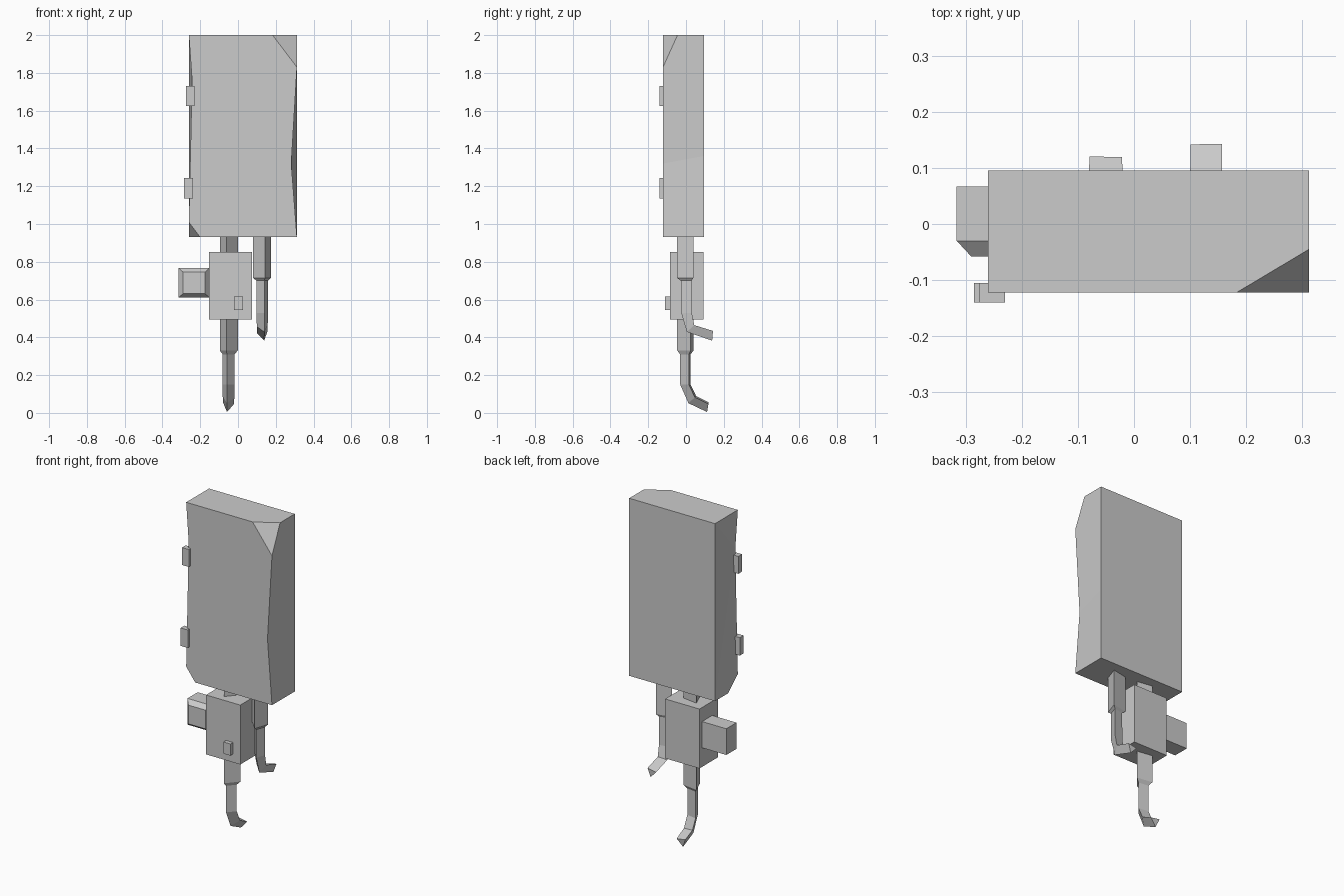
import bpy, bmesh
from math import sin, cos, radians

if "Cube" in bpy.data.objects:
    bpy.data.objects.remove(bpy.data.objects["Cube"])


def mesh_object(name, verts, faces):
    me = bpy.data.meshes.new(name)
    bm = bmesh.new()
    vs = [bm.verts.new(v) for v in verts]
    for f in faces:
        bm.faces.new([vs[i] for i in f])
    bmesh.ops.recalc_face_normals(bm, faces=bm.faces)
    bm.to_mesh(me)
    bm.free()
    ob = bpy.data.objects.new(name, me)
    bpy.context.collection.objects.link(ob)
    return ob


def loft(name, rings):
    """Skin equal-sized vertex rings and cap both ends."""
    n = len(rings[0])
    verts = [v for r in rings for v in r]
    faces = [tuple(range(n)), tuple(range(len(verts) - n, len(verts)))]
    for k in range(len(rings) - 1):
        for i in range(n):
            j = (i + 1) % n
            faces.append((k*n + i, k*n + j, (k+1)*n + j, (k+1)*n + i))
    return mesh_object(name, verts, faces)


def rect(x0, x1, z0, z1, y):
    return [(x0, y, z0), (x1, y, z0), (x1, y, z1), (x0, y, z1)]


def box(name, x0, x1, y0, y1, z0, z1):
    return loft(name, [rect(x0, x1, z0, z1, y0), rect(x0, x1, z0, z1, y1)])


# Chipped slab: irregular front outline, plain rectangular back
front = [(-.26, 2), (.183, 2), (.312, 1.83), (.282, 1.32), (.312, .93),
         (-.20, .93), (-.26, 1.01), (-.243, 1.76)]
back = [(-.26, 2), (.312, 2), (.312, 1.36), (.312, .93), (-.26, .93)]
verts = [(x, -.122, z) for x, z in front] + [(x, .095, z) for x, z in back]
verts += [(.312, -.045, 2), (-.26, -.03, .93)]   # inner corners of the two chips
mesh_object("slab", verts, [
    (0, 1, 2, 3, 4, 5, 6, 7),                      # front
    (8, 9, 10, 11, 12),                            # back
    (0, 1, 13, 9, 8),                              # top
    (5, 4, 11, 12, 14),                            # bottom
    (1, 2, 13), (5, 6, 14),                        # corner chips
    (2, 13, 9, 10, 3), (3, 10, 11, 4),             # right side
    (0, 7, 8), (7, 12, 8), (7, 6, 14, 12)])        # left side

# Small tabs on the slab edge
box("upper_tab", -.275, -.23, -.14, -.105, 1.625, 1.73)
box("lower_tab", -.285, -.237, -.14, -.105, 1.135, 1.243)

# Hanging block with front button
box("block", -.154, .075, -.085, .092, .495, .853)
box("block_button", -.02, .026, -.11, -.08, .545, .615)

# Side box with chamfered front
loft("side_box", [rect(-.29, -.175, .632, .745, -.058),
                  rect(-.316, -.152, .61, .768, -.03),
                  rect(-.316, -.152, .61, .768, .067)])


# Triangular rods ending in a backward hook
def rod(name, cx, tilt, path):
    rings = []
    for y, z, r, bend in path:
        b, ring = radians(bend), []
        for a in (30, 150, 270):
            u = r * cos(radians(a + tilt))
            v = r * .95 * sin(radians(a + tilt))
            ring.append((cx + u, y + v * cos(b), z + v * sin(b)))
        rings.append(ring)
    return loft(name, rings)


rod("long_hook", -.053, -9,
    [(.006, .95, .056, 0), (.006, .33, .056, 0), (.003, .31, .036, 0),
     (.003, .15, .036, 0), (.038, .074, .036, 42), (.117, .036, .034, 80)])
rod("short_hook", .132, 12,
    [(.004, .95, .056, 0), (.004, .715, .056, 0), (.006, .70, .036, 0),
     (.008, .53, .036, 0), (.028, .45, .034, 42), (.141, .413, .033, 85)])
